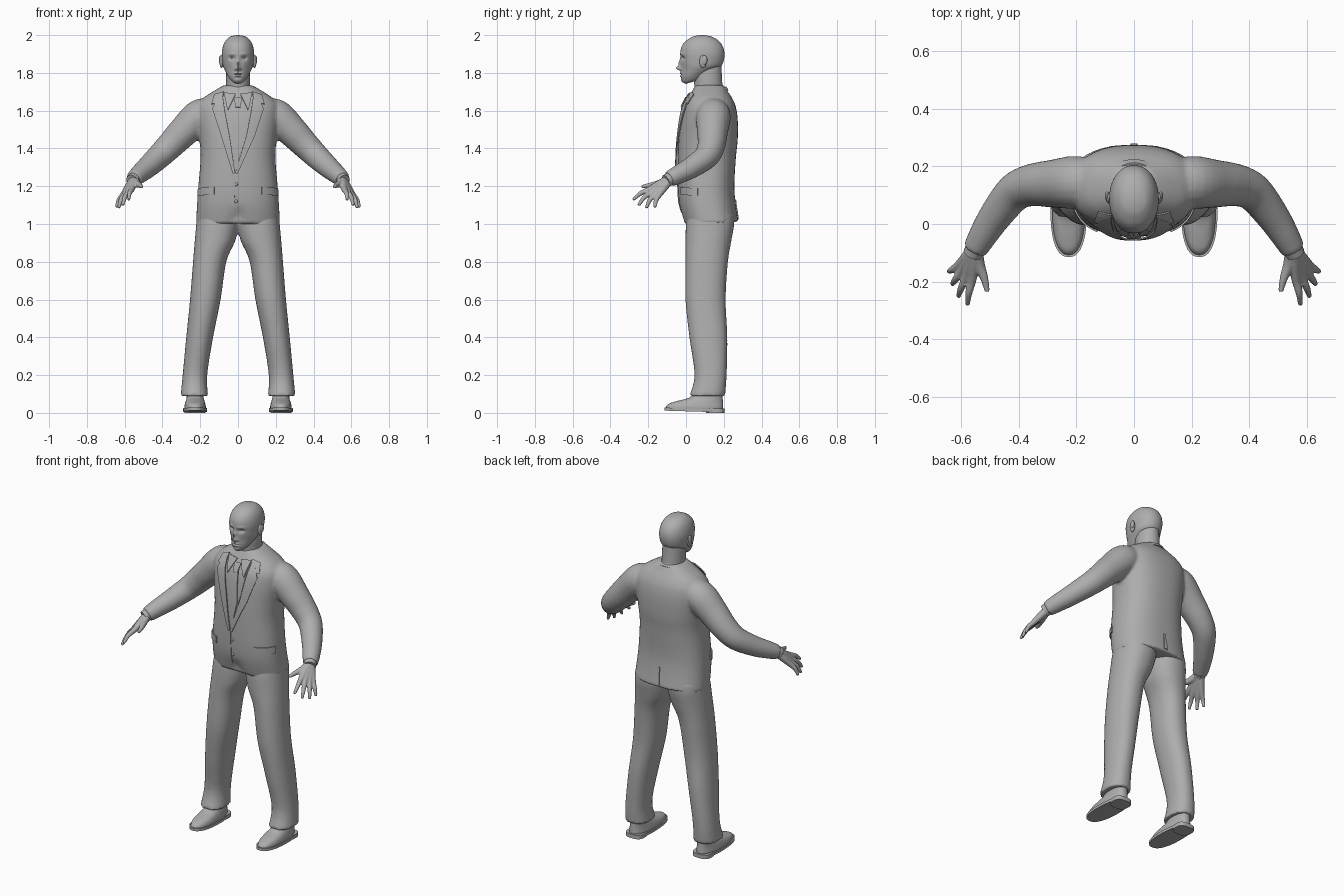
import bpy, bmesh, math
from mathutils import Vector, Matrix
from mathutils.bvhtree import BVHTree

if "Cube" in bpy.data.objects:
    bpy.data.objects.remove(bpy.data.objects["Cube"])

grey = bpy.data.materials.new("plain grey")
grey.diffuse_color = (0.42, 0.42, 0.42, 1)
grey.use_nodes = True
grey.node_tree.nodes["Principled BSDF"].inputs["Base Color"].default_value = grey.diffuse_color


def spline(pts, n):
    """Catmull-Rom through tuples of any length, n steps per span."""
    out = []
    for i in range(len(pts) - 1):
        a, b, c, d = (pts[max(i - 1, 0)], pts[i], pts[i + 1], pts[min(i + 2, len(pts) - 1)])
        for k in range(n):
            t = k / n
            out.append([0.5 * (2 * q + (r - p) * t + (2 * p - 5 * q + 4 * r - s) * t * t
                               + (3 * q - p - 3 * r + s) * t ** 3)
                        for p, q, r, s in zip(a, b, c, d)])
    return out + [list(pts[-1])]


def skin(bm, rings):
    vs = [[bm.verts.new(p) for p in r] for r in rings]
    n = len(vs[0])
    for a, b in zip(vs, vs[1:]):
        for i in range(n):
            bm.faces.new((a[i], a[(i + 1) % n], b[(i + 1) % n], b[i]))
    bm.faces.new(vs[0][::-1])
    bm.faces.new(vs[-1])


def loft(bm, rings, power=2.0, steps=5, seg=40):
    """Stacked oval sections: (centre x, z, front y, back y, half width, tilt)."""
    out = []
    for cx, z, yf, yb, rx, tilt in spline(rings, steps):
        ring = []
        for i in range(seg):
            a = math.tau * i / seg
            c, s = math.cos(a), math.sin(a)
            x = rx * math.copysign(abs(c) ** (2 / power), c)
            y = (yf + yb) / 2 + (yb - yf) / 2 * math.copysign(abs(s) ** (2 / power), s)
            ring.append((cx + x, y, z + tilt * (y - yf)))
        out.append(ring)
    skin(bm, out)


def tube(bm, pts, side=1, steps=5, seg=20):
    """Round tube along (x, y, z, radius)."""
    p = spline(pts, steps)
    rings = []
    for i, (x, y, z, r) in enumerate(p):
        d = Vector(p[min(i + 1, len(p) - 1)][:3]) - Vector(p[max(i - 1, 0)][:3])
        q = d.to_track_quat('Z', 'Y')
        rings.append([])
        for k in range(seg):
            a = math.tau * k / seg
            v = Vector((x, y, z)) + q @ Vector((r * math.cos(a), r * math.sin(a), 0))
            rings[-1].append((v.x * side, v.y, v.z))
    skin(bm, rings)


def ball(bm, centre, size):
    bmesh.ops.create_uvsphere(bm, u_segments=20, v_segments=12, radius=1,
                              matrix=Matrix.Translation(centre) @ Matrix.Diagonal((*size, 1)))


def finish(bm, name, voxel=0, relax=0, thick=0):
    bmesh.ops.recalc_face_normals(bm, faces=bm.faces)
    me = bpy.data.meshes.new(name)
    bm.to_mesh(me)
    bm.free()
    ob = bpy.data.objects.new(name, me)
    bpy.context.collection.objects.link(ob)
    me.materials.append(grey)
    if voxel:
        m = ob.modifiers.new("merge", 'REMESH')
        m.mode, m.voxel_size, m.use_smooth_shade = 'VOXEL', voxel, True
        m = ob.modifiers.new("relax", 'SMOOTH')
        m.factor, m.iterations = 0.5, relax
    elif thick:
        m = ob.modifiers.new("cloth", 'SOLIDIFY')
        m.thickness, m.offset = thick, 0
    else:
        bpy.ops.object.select_all(action='DESELECT')
        ob.select_set(True)
        bpy.context.view_layer.objects.active = ob
        bpy.ops.object.shade_smooth_by_angle(angle=math.radians(45))
    return ob


# Jacket: body and sleeves merged into one cloth surface
bm = bmesh.new()
loft(bm, [(0, .995, -.01, .278, .222, .06), (0, 1.1, -.035, .264, .217, 0), (0, 1.2, -.043, .256, .21, 0),
          (0, 1.35, -.043, .264, .198, 0), (0, 1.45, -.038, .274, .204, 0), (0, 1.55, -.027, .274, .216, 0),
          (0, 1.62, -.012, .264, .215, 0), (0, 1.665, .01, .245, .185, 0), (0, 1.70, .03, .222, .135, 0),
          (0, 1.735, .05, .2, .075, 0)], 2.4, 6, 56)
for v in bm.verts:      # cutaway at the front hem
    if v.co.z < 1.1 and v.co.y < .1:
        v.co.z += .05 * math.exp(-(v.co.x / .045) ** 2) * (1.1 - v.co.z) / .1
SLEEVE = [(.13, .145, 1.585, .075), (.2, .145, 1.57, .092), (.285, .14, 1.492, .083), (.355, .135, 1.42, .074),
          (.415, .11, 1.36, .067), (.48, .03, 1.3, .058), (.525, -.04, 1.262, .05), (.553, -.09, 1.237, .043)]
for s in (-1, 1):
    tube(bm, SLEEVE, s)
jacket = finish(bm, "jacket", .009, 5)

# Trousers: two tapered legs meeting at the hips
bm = bmesh.new()
for s in (-1, 1):
    loft(bm, [(s * x, z, f, b, r, 0) for x, z, f, b, r in (
        (.231, .09, .018, .207, .073), (.228, .2, .045, .215, .065), (.203, .4, .018, .219, .071),
        (.173, .6, -.003, .21, .081), (.15, .8, -.003, .222, .088), (.122, .91, -.003, .24, .107),
        (.108, 1.0, 0, .255, .113), (.105, 1.06, .01, .25, .11))], 2.2)
finish(bm, "trousers", .009, 4)

# Shoes: upper, sole and heel
for s in (-1, 1):
    side = "left" if s > 0 else "right"
    bm = bmesh.new()
    loft(bm, [(s * .227, z, f, b, r, 0) for z, f, b, r in (
        (.015, -.105, .195, .055), (.03, -.107, .197, .057), (.048, -.092, .196, .054), (.062, -.05, .195, .05),
        (.08, .015, .194, .045), (.11, .05, .192, .044), (.14, .06, .19, .044))], 2.3)
    finish(bm, side + "_shoe")
    bm = bmesh.new()
    loft(bm, [(s * .227, z, -.115, .203, .063, -.03) for z in (.012, .028)], 2.4, 1)
    loft(bm, [(s * .227, z, .105, .203, .055, 0) for z in (0, .024)], 3, 1)
    finish(bm, side + "_sole")

# Hands: palm and fingers grown from the wrist, with a shirt cuff
WRIST = (.548, -.082, 1.242)
FINGERS = [((.563, -.195, 1.183), (.578, -.28, 1.128)), ((.583, -.185, 1.168), (.61, -.252, 1.098)),
           ((.6, -.166, 1.157), (.632, -.21, 1.084)), ((.61, -.143, 1.153), (.644, -.165, 1.088))]
for s in (-1, 1):
    side = "left" if s > 0 else "right"
    bm = bmesh.new()
    for k, t in FINGERS:
        mid = [(a + b) / 2 + c for a, b, c in zip(k, t, (.004, -.004, .006))]
        tube(bm, [(*WRIST, .025), (*[(a + b) / 2 for a, b in zip(WRIST, k)], .021), (*k, .0155),
                  (*mid, .0125), (*t, .008)], s, 4, 12)
    tube(bm, [(*WRIST, .022), (.538, -.14, 1.215, .02), (.52, -.19, 1.205, .014), (.51, -.235, 1.197, .009)], s, 4, 12)
    finish(bm, side + "_hand", .0045, 3)
    bm = bmesh.new()
    tube(bm, [(.545, -.075, 1.244, .037), (.561, -.106, 1.228, .034)], s, 2)
    finish(bm, side + "_shirt_cuff")

# Head: oval sections with the face pushed in and out
bm = bmesh.new()
loft(bm, [(0, 1.742, .0, .085, .026, .3), (0, 1.75, -.015, .12, .042, .3), (0, 1.772, -.024, .15, .058, .25),
          (0, 1.8, -.026, .175, .07, .15), (0, 1.83, -.027, .19, .079, .05), (0, 1.865, -.028, .2, .084, 0),
          (0, 1.9, -.03, .204, .086, 0), (0, 1.935, -.025, .197, .081, 0), (0, 1.965, -.006, .178, .069, 0),
          (0, 1.988, .028, .145, .048, 0), (0, 1.997, .055, .115, .025, 0), (0, 2.0, .08, .09, .004, 0)], 2.1, 7, 110)
FACE = [(0, 1.825, .011, .011, .024), (0, 1.85, .009, .022, .013), (.012, 1.82, .007, .007, .008),
        (.032, 1.878, .015, .01, -.014), (.034, 1.9, .022, .007, .004), (0, 1.798, .02, .005, .008),
        (0, 1.784, .018, .005, .008), (0, 1.791, .026, .002, -.005), (0, 1.76, .02, .01, .005),
        (.05, 1.82, .02, .025, -.005)]
for v in bm.verts:
    x, y, z = v.co
    if y < .06:
        v.co.y -= sum(h * math.exp(-((abs(x) - cx) / sx) ** 2 - ((z - cz) / sz) ** 2) for cx, cz, sx, sz, h in FACE)
finish(bm, "head")
bm = bmesh.new()
loft(bm, [(0, 1.64, .045, .2, .075, 0), (0, 1.72, .045, .194, .064, 0), (0, 1.78, .04, .19, .063, 0),
          (0, 1.84, .04, .188, .06, 0)])
finish(bm, "neck")
for s in (-1, 1):
    side = "left" if s > 0 else "right"
    bm = bmesh.new()
    ball(bm, (s * .032, .004, 1.878), (.014, .014, .009))
    finish(bm, side + "_eye")
    bm = bmesh.new()
    ball(bm, (s * .087, .09, 1.86), (.011, .019, .034))
    ball(bm, (s * .094, .098, 1.868), (.007, .015, .024))
    finish(bm, side + "_ear")

# Collars: rings around the neck, higher at the back
for name, low, high, f, b, r1, r2 in (("shirt_collar", 1.655, 1.69, .03, .205, .08, .07),
                                      ("jacket_collar", 1.64, 1.668, .02, .225, .118, .088)):
    bm = bmesh.new()
    loft(bm, [(0, low, f, b, r1, .33), (0, high, f + .012, b - .012, r2, .33)], 2, 3)
    finish(bm, name)

# Flat cloth pieces laid onto the jacket
tree = BVHTree.FromObject(jacket, bpy.context.evaluated_depsgraph_get())


def drape(name, left, right, lift, mode="front", cols=8, rows=8):
    """Strip between two (x or angle, z) edges, projected onto the jacket."""
    def refine(e):
        return [Vector(a).lerp(Vector(b), k / rows) for a, b in zip(e, e[1:]) for k in range(rows)] + [Vector(e[-1])]
    bm = bmesh.new()
    grid = []
    for a, b in zip(refine(left), refine(right)):
        grid.append([])
        for k in range(cols + 1):
            u, z = a.lerp(b, k / cols)
            if mode == "side":
                d = Vector((-math.sin(u), math.cos(u), 0))
                o = Vector((0, .11, z)) - d
            else:
                d = Vector((0, 1 if mode == "front" else -1, 0))
                o = Vector((u, -d.y, z))
            hit = tree.ray_cast(o, d)[0] or Vector((u, .05, z))
            grid[-1].append(bm.verts.new(hit - d * lift))
    for a, b in zip(grid, grid[1:]):
        for i in range(cols):
            bm.faces.new((a[i], a[i + 1], b[i + 1], b[i]))
    finish(bm, name, thick=.006)


drape("shirt_front", [(-.075, 1.69), (-.05, 1.5), (-.02, 1.28)], [(.075, 1.69), (.045, 1.5), (-.01, 1.28)], .001)
drape("tie", [(-.014, 1.63), (-.026, 1.45), (-.016, 1.29)], [(.014, 1.63), (.026, 1.45), (-.006, 1.29)], .007)
drape("tie_knot", [(-.022, 1.672), (-.013, 1.618)], [(.022, 1.672), (.013, 1.618)], .014)
for s in (-1, 1):
    side = "left" if s > 0 else "right"
    tip = -.015
    drape(side + "_collar_wing", [(s * .012, 1.69), (s * .052, 1.605)], [(s * .075, 1.695), (s * .056, 1.603)], .01)
    drape(side + "_lapel", [(s * .082, 1.685), (s * .07, 1.6), (s * .045, 1.47), (tip, 1.27)],
          [(s * .115, 1.655), (s * .135, 1.61), (s * .09, 1.47), (tip + s * .012, 1.265)], .011)
    drape(side + "_upper_lapel", [(s * .078, 1.7), (s * .08, 1.64)], [(s * .125, 1.685), (s * .14, 1.635)], .01)
    drape(side + "_pocket_flap", [(s * .75, 1.195), (s * .75, 1.155)], [(s * 1.35, 1.19), (s * 1.35, 1.15)], .004, "side")
drape("front_edge", [(-.022, 1.27), (-.024, 1.06)], [(-.016, 1.27), (-.018, 1.06)], .001)
drape("back_vent", [(-.005, 1.13), (-.012, 1.025)], [(.005, 1.13), (.012, 1.025)], .002, "back")
for i, z in enumerate((1.21, 1.12)):
    bm = bmesh.new()
    ball(bm, (-.01, tree.ray_cast(Vector((-.01, -1, z)), Vector((0, 1, 0)))[0].y, z), (.009, .005, .009))
    finish(bm, f"button_{i + 1}")
